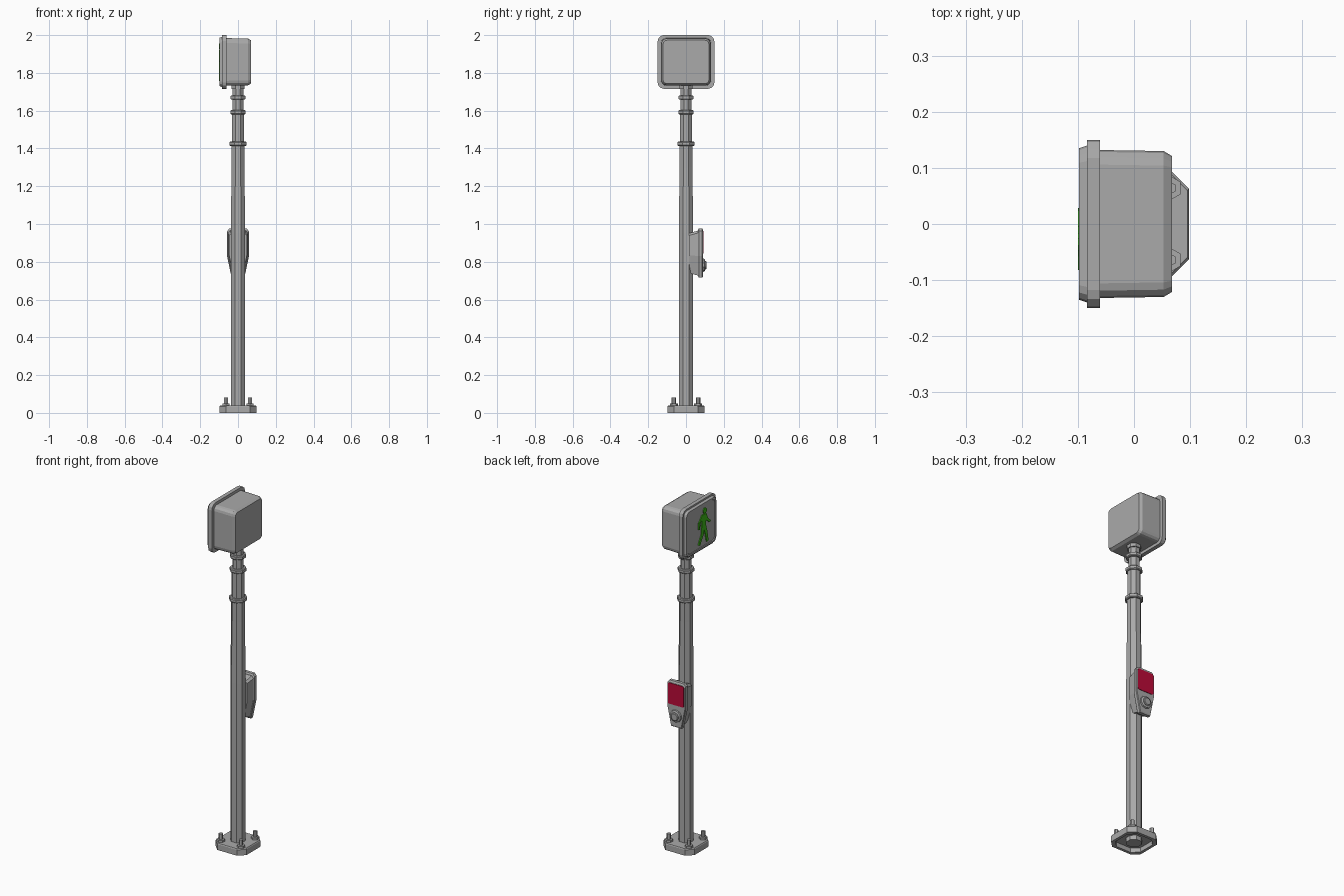
import bpy, bmesh
from math import pi, cos, sin
from mathutils import Vector

cube = bpy.data.objects.get("Cube")
if cube:
    bpy.data.objects.remove(cube)


def material(name, rgb):
    m = bpy.data.materials.new(name)
    m.use_nodes = True
    color = (*rgb, 1)
    m.diffuse_color = color
    bsdf = m.node_tree.nodes["Principled BSDF"]
    bsdf.inputs["Base Color"].default_value = color
    bsdf.inputs["Roughness"].default_value = 0.7
    return m


grey = material("painted grey", (0.4, 0.4, 0.4))
red = material("sign red", (0.5, 0.003, 0.04))
green = material("signal green", (0.05, 0.5, 0.01))


def loft(name, rings, mat=grey):
    """Skin a list of equal-length point rings and cap both ends."""
    bm = bmesh.new()
    rows = [[bm.verts.new(p) for p in ring] for ring in rings]
    n = len(rows[0])
    for a, b in zip(rows, rows[1:]):
        for i in range(n):
            j = (i + 1) % n
            bm.faces.new((a[i], a[j], b[j], b[i]))
    bm.faces.new(rows[0])
    bm.faces.new(rows[-1])
    bmesh.ops.recalc_face_normals(bm, faces=bm.faces)
    mesh = bpy.data.meshes.new(name)
    bm.to_mesh(mesh)
    bm.free()
    mesh.materials.append(mat)
    ob = bpy.data.objects.new(name, mesh)
    bpy.context.collection.objects.link(ob)
    return ob


def polygon(r, n, cx=0, cy=0):
    """Regular polygon with flat sides on the axes; r is the half width."""
    k = r / cos(pi / n)
    return [(cx + k * cos(2 * pi * (i + 0.5) / n),
             cy + k * sin(2 * pi * (i + 0.5) / n)) for i in range(n)]


def rounded_rect(w, h, rad, seg=3):
    """Rounded rectangle from its half width, half height and corner radius."""
    pts = []
    for q, (sx, sy) in enumerate(((1, 1), (-1, 1), (-1, -1), (1, -1))):
        for s in range(seg + 1):
            a = pi / 2 * (q + s / seg)
            pts.append((sx * (w - rad) + rad * cos(a), sy * (h - rad) + rad * sin(a)))
    return pts


def along_z(pts, z):
    return [(x, y, z) for x, y in pts]


def along_y(pts, y):
    return [(x, y, z) for x, z in pts]


def along_x(pts, x, cz=0):
    return [(x, y, cz + z) for y, z in pts]


def turned(name, profile, n=8, cx=0, cy=0):
    return loft(name, [along_z(polygon(r, n, cx, cy), z) for r, z in profile])


# Hollow base plate with clipped corners
def plate(half, z):
    return along_z(rounded_rect(half, half, 0.035, 1), z)


loft("base_plate", [plate(0.082, 0.025), plate(0.082, 0), plate(0.098, 0),
                    plate(0.098, 0.033), plate(0.095, 0.038)])

# Anchor bolts and nuts
for sx in (-1, 1):
    for sy in (-1, 1):
        cx, cy = sx * 0.064, sy * 0.064
        turned("anchor_nut", [(0.019, 0.036), (0.019, 0.05)], 6, cx, cy)
        turned("anchor_bolt", [(0.010, 0.04), (0.010, 0.082)], 6, cx, cy)

# Pole that narrows in steps, with collars at the steps
turned("pole", [(0.038, 0), (0.038, 0.95), (0.034, 1.3), (0.034, 1.425), (0.032, 1.426),
                (0.032, 1.59), (0.028, 1.591), (0.028, 1.76)])
for z, r in ((1.425, 0.045), (1.592, 0.041), (1.67, 0.04)):
    turned("pole_collar", [(r - 0.004, z - 0.011), (r, z - 0.007),
                           (r, z + 0.007), (r - 0.004, z + 0.011)])
turned("head_socket", [(0.034, 1.715), (0.034, 1.74)])

# Signal housing with bevelled back, rim and lens cover
mid = 1.858


def slab(x, w, h, rad):
    return along_x(rounded_rect(w, h, rad), x, mid)


loft("signal_housing", [slab(-0.07, 0.132, 0.126, 0.026), slab(0.053, 0.130, 0.124, 0.026),
                        slab(0.068, 0.121, 0.115, 0.02)])
loft("signal_rim", [slab(-0.061, 0.150, 0.142, 0.032), slab(-0.084, 0.150, 0.142, 0.032)])
loft("signal_cover", [slab(-0.08, 0.141, 0.134, 0.028), slab(-0.098, 0.135, 0.128, 0.026),
                      slab(-0.098, 0.125, 0.118, 0.022), slab(-0.095, 0.123, 0.116, 0.022)])


# Walking figure made of thin plates
def sign_plate(name, pts):
    shifted = [(-u - 0.02, v) for u, v in pts]
    loft(name, [along_x(shifted, -0.094, mid), along_x(shifted, -0.1, mid)], green)


def limb(name, a, b, wa, wb):
    a, b = Vector(a), Vector(b)
    d = (b - a).normalized()
    side = Vector((-d.y, d.x))
    sign_plate(name, [a + side * wa, a - side * wa, b - side * wb, b + side * wb])


hip_l, hip_r = (-0.008, -0.005), (0.008, -0.005)
knee_l, knee_r = (-0.012, -0.05), (0.022, -0.045)
sign_plate("figure_head", polygon(0.015, 8, 0.012, 0.083))
limb("figure_torso", (0.004, 0.065), (0, -0.012), 0.02, 0.018)
limb("figure_back_thigh", hip_l, knee_l, 0.012, 0.01)
limb("figure_back_shin", (-0.011, -0.044), (-0.042, -0.098), 0.010, 0.008)
limb("figure_front_thigh", hip_r, knee_r, 0.012, 0.01)
limb("figure_front_shin", (0.021, -0.04), (0.034, -0.1), 0.010, 0.008)
limb("figure_back_arm", (-0.01, 0.058), (-0.04, 0.024), 0.009, 0.007)
limb("figure_back_forearm", (-0.038, 0.03), (-0.042, -0.008), 0.007, 0.006)
limb("figure_front_arm", (0.016, 0.058), (0.034, 0.022), 0.009, 0.007)
limb("figure_front_forearm", (0.032, 0.026), (0.058, 0.004), 0.007, 0.006)


# Push button box with a tapered lower half
def shield(s, y):
    half = [(0.034, 0.716), (0.058, 0.83), (0.058, 0.962), (0.046, 0.976)]
    pts = half + [(-x, z) for x, z in reversed(half)]
    return along_y([(x * s, 0.846 + (z - 0.846) * s) for x, z in pts], y)


loft("button_box", [shield(0.8, 0.015), shield(0.84, 0.03), shield(0.93, 0.07)])
loft("button_front", [shield(0.95, 0.064), shield(1, 0.068), shield(1, 0.086), shield(0.95, 0.09)])

# Red notice panel
panel = [(x, 0.903 + z) for x, z in rounded_rect(0.05, 0.06, 0.008, 2)]
loft("notice_panel", [along_y(panel, 0.086), along_y(panel, 0.093)], red)

# Push button and surround
for name, rings in (("button_surround", ((0.034, 0.088), (0.032, 0.098), (0.025, 0.101))),
                    ("push_button", ((0.022, 0.095), (0.022, 0.105), (0.018, 0.108)))):
    loft(name, [along_y(polygon(r, 10, 0, 0.782), y) for r, y in rings])
